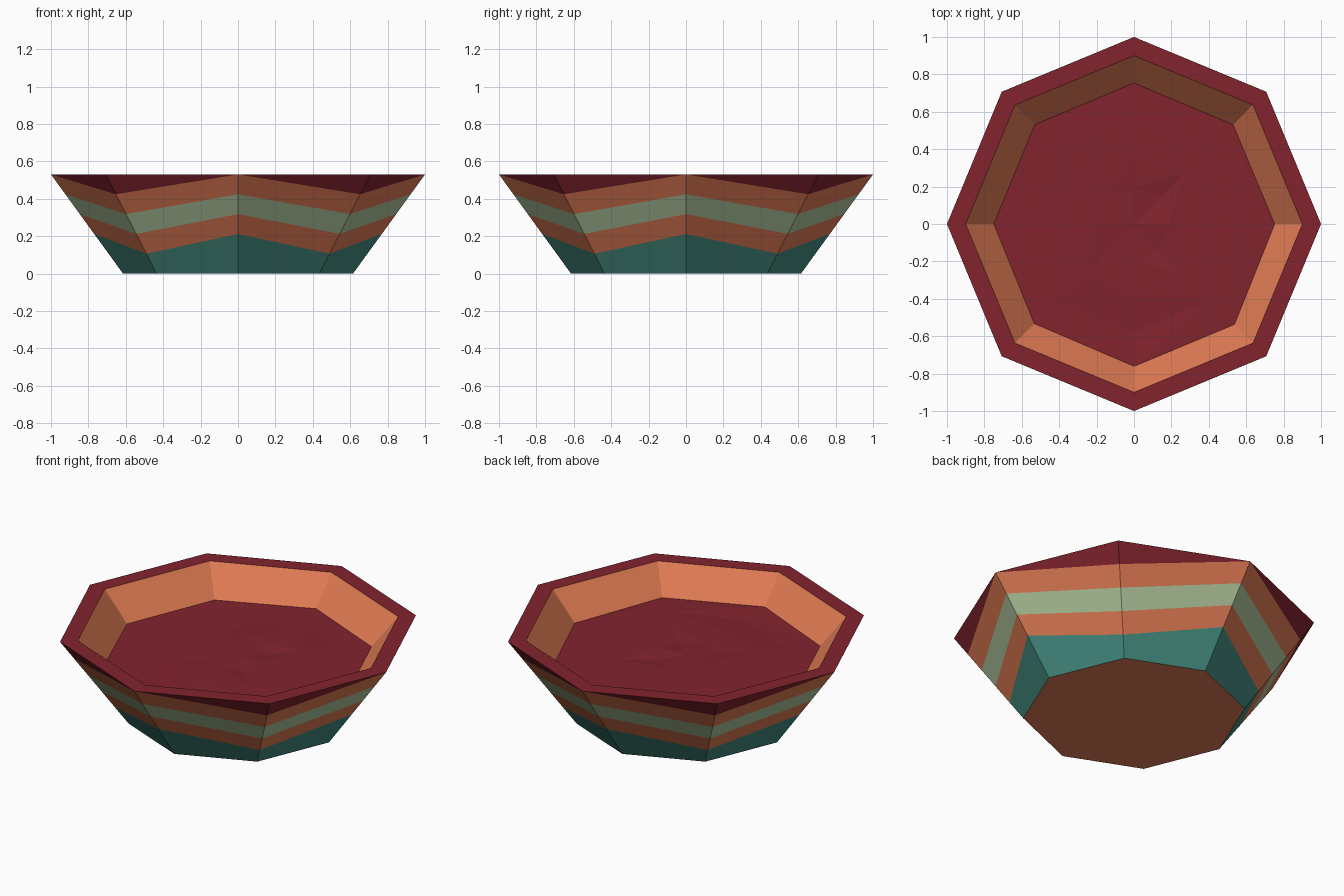
import bpy
import bmesh
import random
from math import cos, sin, pi

random.seed(4)
cube = bpy.data.objects.get("Cube")
if cube:
    bpy.data.objects.remove(cube, do_unlink=True)

SIDES = 8
HEIGHT, BASE_R, RIM_R = 0.53, 0.615, 1.0
LIP_R, FLOOR_R, FLOOR_Z = 0.9, 0.506, 0.08
SOUP_R, SOUP_Z = 0.77, 0.365


def material(name, colour):
    mat = bpy.data.materials.new(name)
    mat.use_nodes = True
    rgba = (*colour, 1)
    mat.diffuse_color = rgba
    mat.node_tree.nodes["Principled BSDF"].inputs["Base Color"].default_value = rgba
    return mat


teal = material("teal", (0.06, 0.262, 0.216))
terracotta = material("terracotta", (0.745, 0.198, 0.089))
sage = material("sage green", (0.434, 0.565, 0.332))
maroon = material("maroon", (0.223, 0.017, 0.027))


def finish(bm, name, mats):
    mesh = bpy.data.meshes.new(name)
    bm.to_mesh(mesh)
    bm.free()
    for mat in mats:
        mesh.materials.append(mat)
    obj = bpy.data.objects.new(name, mesh)
    bpy.context.collection.objects.link(obj)
    return obj


def ring(bm, radius, height):
    """Octagon of vertices; height is a function of the corner number."""
    verts = []
    for i in range(SIDES):
        z, a = height(i), 2 * pi * i / SIDES
        r = radius(z)
        verts.append(bm.verts.new((r * cos(a), r * sin(a), z)))
    return verts


def bridge(bm, lower, upper, mat):
    """Join two octagons, using triangles where their corners meet."""
    for i in range(SIDES):
        j = (i + 1) % SIDES
        corners = []
        for v in (lower[i], lower[j], upper[j], upper[i]):
            if all((v.co - c.co).length > 1e-5 for c in corners):
                corners.append(v)
        bm.faces.new(corners).material_index = mat


# Bowl: zigzag bands outside, flat lip, sloped inner wall and floor
bm = bmesh.new()
slope = lambda z: BASE_R + (RIM_R - BASE_R) * z / HEIGHT
even_steps = (0, 2, 3, 4, 5, 5)
odd_steps = (0, 1, 2, 3, 4, 5)
rings = [ring(bm, slope, lambda i: HEIGHT * (odd if i % 2 else even) / 5)
         for even, odd in zip(even_steps, odd_steps)]
for k, mat in enumerate((0, 1, 2, 1, 3)):
    bridge(bm, rings[k], rings[k + 1], mat)
lip = ring(bm, lambda z: LIP_R, lambda i: HEIGHT)
floor = ring(bm, lambda z: FLOOR_R, lambda i: FLOOR_Z)
bridge(bm, rings[-1], lip, 3)
bridge(bm, lip, floor, 1)
bm.faces.new(floor).material_index = 1
bm.faces.new(rings[0][::-1]).material_index = 1
bmesh.ops.remove_doubles(bm, verts=bm.verts, dist=1e-5)
bmesh.ops.recalc_face_normals(bm, faces=bm.faces)
finish(bm, "bowl", (teal, terracotta, sage, maroon))

# Soup: gently uneven faceted surface filling the bowl
bm = bmesh.new()
ripple = lambda i: SOUP_Z + random.uniform(-0.008, 0.008)
soup = [ring(bm, lambda z, k=k: SOUP_R * k / 4, ripple) for k in (4, 3, 2, 1)]
for outer, inner in zip(soup, soup[1:]):
    bridge(bm, outer, inner, 0)
centre = bm.verts.new((0, 0, SOUP_Z))
for i in range(SIDES):
    bm.faces.new((soup[-1][i], soup[-1][(i + 1) % SIDES], centre))
bmesh.ops.triangulate(bm, faces=bm.faces)
finish(bm, "soup", (maroon,))
